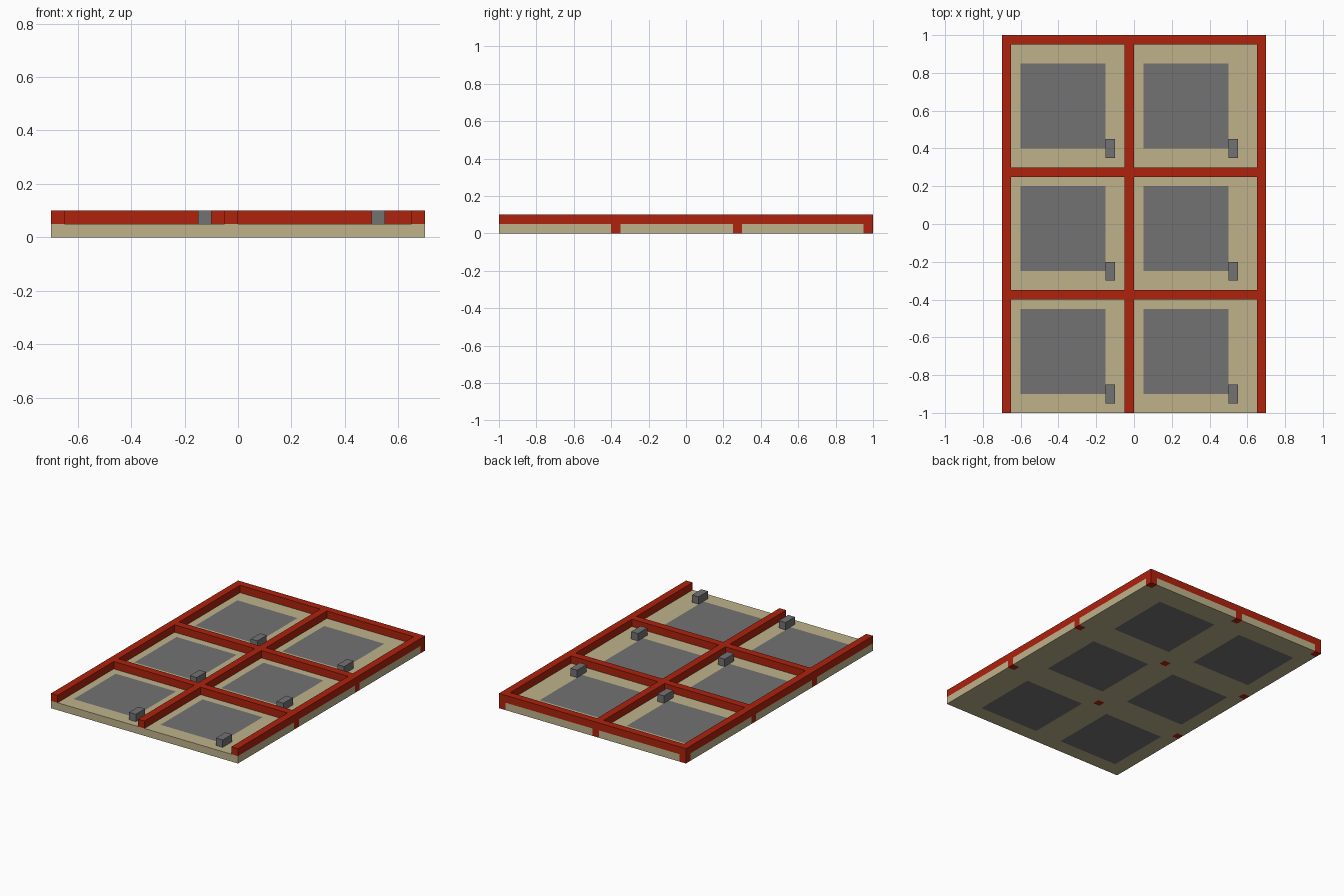
import bpy, bmesh
from mathutils import Vector

cube = bpy.data.objects.get("Cube")
if cube:
    bpy.data.objects.remove(cube, do_unlink=True)


def material(name, rgb):
    m = bpy.data.materials.new(name)
    m.use_nodes = True
    m.diffuse_color = (*rgb, 1)
    m.node_tree.nodes["Principled BSDF"].inputs["Base Color"].default_value = (*rgb, 1)
    return m


BEIGE = material("sand_beige", (0.52, 0.45, 0.26))
RED = material("brick_red", (0.42, 0.016, 0.004))
GREY = material("mid_grey", (0.17, 0.17, 0.17))

SLAB, TOP, BAR = 0.05, 0.1, 0.05
RAILS = [-0.7, -0.05, 0.65]          # left edge of each long rail
CROSSBARS = [-0.4, 0.25, 0.95]       # front edge of each crossbar
PANEL_X, PANEL_Y, PANEL = [-0.6, 0.05], [-0.9, -0.25, 0.4], 0.45


def box_mesh(lo, hi):
    bm = bmesh.new()
    bmesh.ops.create_cube(bm, size=1)
    lo, hi = Vector(lo), Vector(hi)
    for v in bm.verts:
        v.co = (lo + hi) / 2 + v.co * (hi - lo)
    return bm


def finish(bm, name, *mats):
    me = bpy.data.meshes.new(name)
    bm.to_mesh(me)
    bm.free()
    for m in mats:
        me.materials.append(m)
    ob = bpy.data.objects.new(name, me)
    bpy.context.collection.objects.link(ob)


def box(name, lo, hi, mat):
    finish(box_mesh(lo, hi), name, mat)


def within(value, starts, width):
    return any(s - 1e-4 < value < s + width + 1e-4 for s in starts)


# Floor slab, cut along post and panel edges, coloured by cell
bm = box_mesh((-0.7, -1, 0), (0.7, 1, SLAB))
for axis, bars, panels in ((0, RAILS, PANEL_X), (1, CROSSBARS, PANEL_Y)):
    cuts = [c for s in bars for c in (s, s + BAR)]
    cuts += [c for s in panels for c in (s, s + PANEL)]
    normal = Vector((axis == 0, axis == 1, 0))
    for c in cuts:
        bmesh.ops.bisect_plane(bm, geom=bm.verts[:] + bm.edges[:] + bm.faces[:],
                               plane_co=normal * c, plane_no=normal)
for f in bm.faces:
    x, y, z = f.calc_center_median()
    if within(x, RAILS, BAR) and within(y, CROSSBARS, BAR):
        f.material_index = 1
    elif within(x, PANEL_X, PANEL) and within(y, PANEL_Y, PANEL):
        f.material_index = 2
finish(bm, "floor_slab", BEIGE, RED, GREY)

# Long rails, with crossbars butted between them
for i, x in enumerate(RAILS):
    box(f"rail_{i}", (x, -1, SLAB), (x + BAR, 1, TOP), RED)
for i in range(2):
    for j, y in enumerate(CROSSBARS):
        box(f"crossbar_{i}_{j}", (RAILS[i] + BAR, y, SLAB), (RAILS[i + 1], y + BAR, TOP), RED)

# Small block at the front corner of every panel
for i, px in enumerate(PANEL_X):
    for j, py in enumerate(PANEL_Y):
        x = px + PANEL
        box(f"corner_block_{i}_{j}", (x, py - BAR, SLAB), (x + BAR, py + BAR, TOP), GREY)
